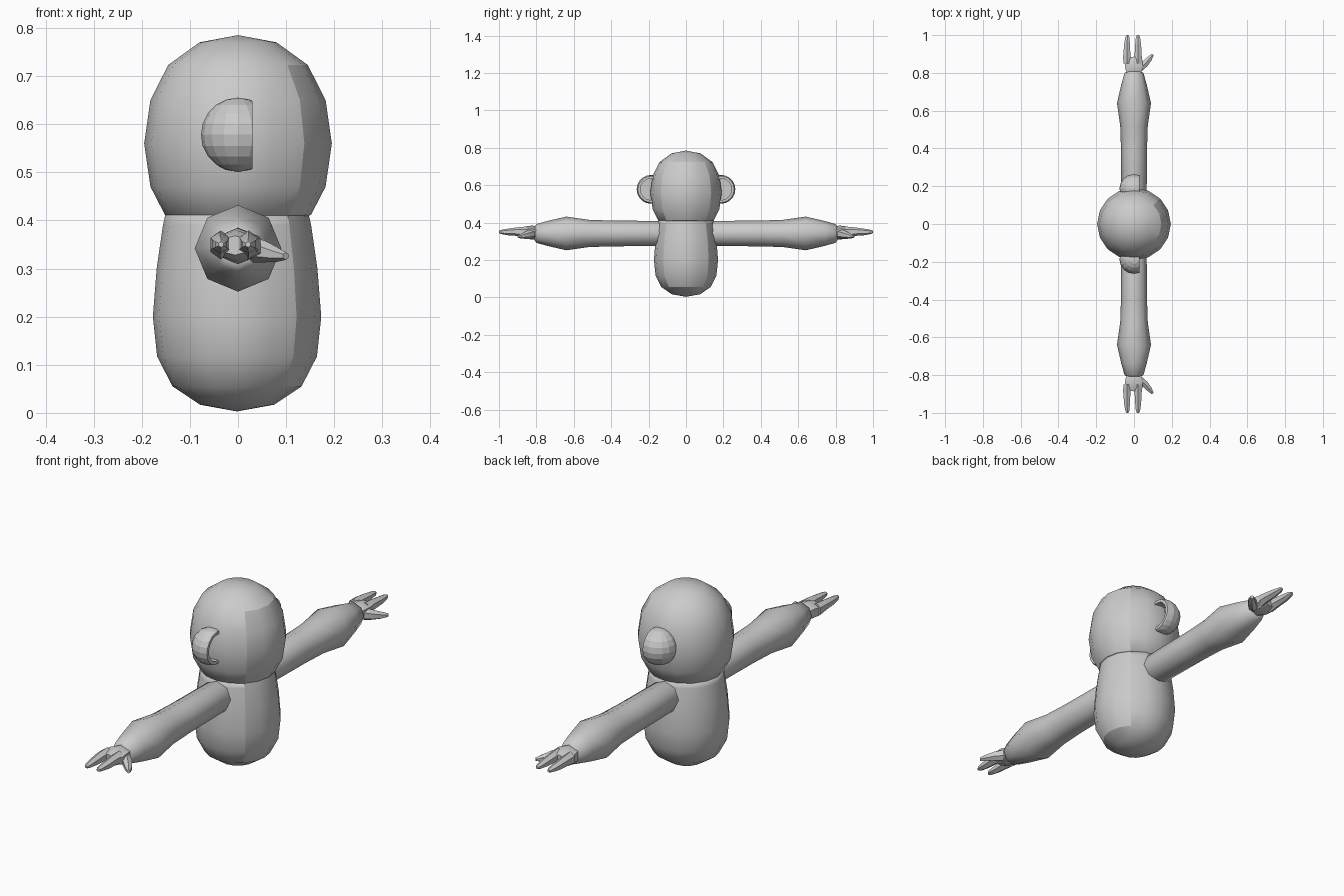
import bpy, bmesh, math
from mathutils import Vector

if "Cube" in bpy.data.objects:
    bpy.data.objects.remove(bpy.data.objects["Cube"])

grey = bpy.data.materials.new("light grey")
grey.diffuse_color = (0.6, 0.6, 0.6, 1)
grey.use_nodes = True
grey.node_tree.nodes["Principled BSDF"].inputs["Base Color"].default_value = grey.diffuse_color


def finish(bm, name, smooth=True, angle=None):
    bmesh.ops.recalc_face_normals(bm, faces=bm.faces)
    me = bpy.data.meshes.new(name)
    for f in bm.faces:
        f.smooth = smooth
    bm.to_mesh(me)
    bm.free()
    me.materials.append(grey)
    ob = bpy.data.objects.new(name, me)
    bpy.context.collection.objects.link(ob)
    if angle:
        bpy.context.view_layer.objects.active = ob
        ob.select_set(True)
        bpy.ops.object.shade_smooth_by_angle(angle=math.radians(angle))
        ob.select_set(False)
    return ob


def loft(bm, rings):
    """Skin a list of rings (lists of points); a single-point ring is a pole."""
    vs = [[bm.verts.new(p) for p in r] for r in rings]
    for a, b in zip(vs, vs[1:]):
        n = max(len(a), len(b))
        for i in range(n):
            j = (i + 1) % n
            if len(a) == 1:
                bm.faces.new((a[0], b[i], b[j]))
            elif len(b) == 1:
                bm.faces.new((a[i], a[j], b[0]))
            else:
                bm.faces.new((a[i], a[j], b[j], b[i]))
    for r in (vs[0], vs[-1]):
        if len(r) > 2:
            bm.faces.new(r)


def lathe(name, profile, cx, panel_low, panel_high):
    """Round body with a sharp-edged front panel facing +x."""
    n = 16
    bm = bmesh.new()
    rings = []
    for r, z in profile:
        if r == 0:
            rings.append([(cx, 0, z)])
        else:
            rings.append([(cx + r * math.cos(2 * math.pi * i / n),
                           r * .98 * math.sin(2 * math.pi * i / n), z) for i in range(n)])
    loft(bm, rings)

    def in_panel(f):
        c = f.calc_center_median()
        return c.x > 0 and abs(math.atan2(c.y, c.x - cx)) < math.pi / 4 and panel_low < c.z < panel_high
    for e in bm.edges:
        if len(e.link_faces) == 2 and in_panel(e.link_faces[0]) != in_panel(e.link_faces[1]):
            e.smooth = False
    return finish(bm, name)


lathe("head", [(0, .395), (.13, .4), (.152, .412), (.182, .47), (.195, .56), (.182, .65),
               (.145, .723), (.08, .77), (0, .785)], 0, .412, .723)
lathe("body", [(0, .003), (.077, .017), (.134, .055), (.166, .117), (.175, .2),
               (.167, .3), (.154, .39), (.149, .412), (0, .43)], -.002, .055, .412)


def ring(c, d, rx, rz, n):
    """Ellipse across direction d in the horizontal plane, rx wide and rz high."""
    c, d = Vector(c), Vector(d).normalized()
    side = Vector((d.y, -d.x, 0))
    return [c + side * rx * math.sin(2 * math.pi * i / n)
            + Vector((0, 0, rz * math.cos(2 * math.pi * i / n))) for i in range(n)]


def tube(bm, path, n):
    """path: (x, y, z, half width, half height)"""
    pts = [Vector(p[:3]) for p in path]
    rings = []
    for i, p in enumerate(path):
        d = pts[min(i + 1, len(pts) - 1)] - pts[max(i - 1, 0)]
        d.z = 0
        rings.append(ring(pts[i], d, p[3], p[4], n))
    loft(bm, rings)


for s, side in ((1, "back"), (-1, "front")):
    # arm swelling at the forearm, closing at the wrist
    bm = bmesh.new()
    tube(bm, [(0, s * y, .342, r, r) for y, r in
              ((.11, .055), (.15, .067), (.4, .069), (.52, .073), (.64, .09),
               (.74, .067), (.8, .05), (.81, .035))], 8)
    finish(bm, side + "_arm", angle=50)

    # hand: palm, two fingers and a thumb
    bm = bmesh.new()
    for path in (
        [(0, .79, .345, .04, .03), (0, .82, .347, .052, .038),
         (-.002, .86, .347, .056, .032), (-.006, .885, .348, .046, .02)],
        [(-.036, .85, .349, .024, .03), (-.038, .89, .352, .022, .024),
         (-.037, .95, .35, .018, .018), (-.035, .988, .35, .013, .011), (-.035, 1, .35, .006, .006)],
        [(.022, .85, .349, .025, .03), (.022, .89, .352, .022, .024),
         (.022, .95, .35, .018, .018), (.021, .988, .35, .013, .011), (.021, 1, .35, .006, .006)],
        [(.03, .825, .34, .022, .027), (.058, .848, .335, .021, .022),
         (.082, .875, .329, .016, .015), (.099, .897, .326, .008, .008)],
    ):
        tube(bm, [(x, s * y, z, a, b) for x, y, z, a, b in path], 6)
    finish(bm, side + "_hand", angle=45)

    # ear: cut ball with a hollow opening towards +x
    bm = bmesh.new()
    bmesh.ops.create_uvsphere(bm, u_segments=16, v_segments=10, radius=.077)
    bmesh.ops.translate(bm, verts=bm.verts, vec=(0, s * .187, .578))
    cut = bmesh.ops.bisect_plane(bm, geom=bm.verts[:] + bm.edges[:] + bm.faces[:],
                                 plane_co=(.03, 0, 0), plane_no=(1, 0, 0), clear_outer=True)
    edges = [g for g in cut["geom_cut"] if isinstance(g, bmesh.types.BMEdge)]
    cap = bmesh.ops.contextual_create(bm, geom=edges)["faces"]
    bmesh.ops.recalc_face_normals(bm, faces=bm.faces)
    bmesh.ops.inset_region(bm, faces=cap, thickness=.013, use_even_offset=True)
    walls = bmesh.ops.extrude_discrete_faces(bm, faces=cap)["faces"]
    bmesh.ops.translate(bm, verts=list({v for f in walls for v in f.verts}), vec=(-.05, 0, 0))
    finish(bm, side + "_ear", smooth=False)
